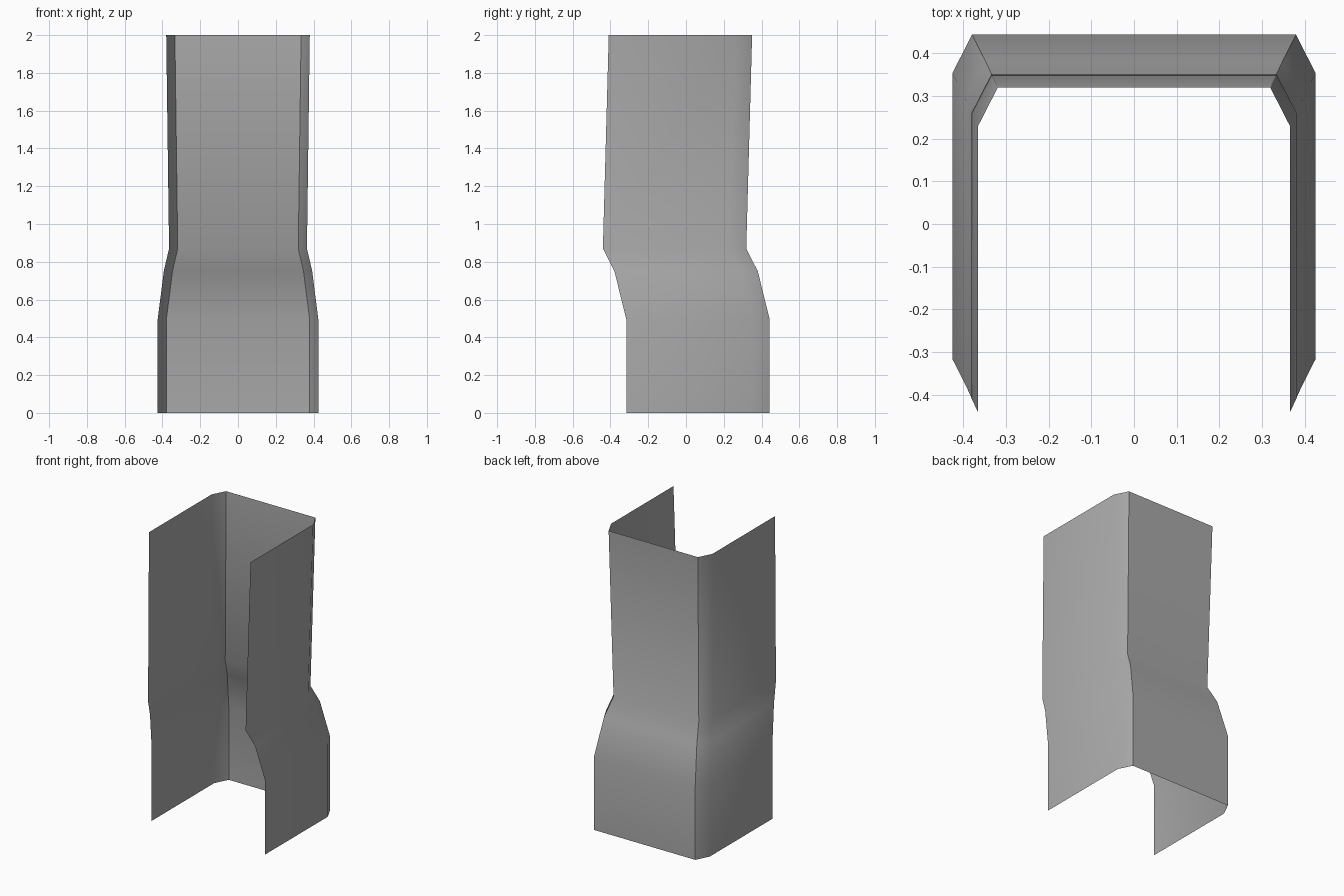
import bpy
import bmesh
import math

# Remove the default cube
cube = bpy.data.objects.get("Cube")
if cube:
    bpy.data.objects.remove(cube, do_unlink=True)

# Single grey material
GREY = (0.4, 0.4, 0.4, 1.0)
mat = bpy.data.materials.new("plain grey")
mat.use_nodes = True
mat.diffuse_color = GREY
mat.node_tree.nodes["Principled BSDF"].inputs["Base Color"].default_value = GREY

# Levels from bottom to top: height, half width, shift along y
LEVELS = [
    (0.0, 0.425, 0.0),
    (0.495, 0.425, 0.0),
    (0.75, 0.393, -0.063),
    (0.87, 0.365, -0.124),
    (2.0, 0.38, -0.093),
]
FRONT, BACK = -0.316, 0.443
CORNER_X, CORNER_Y = 0.046, 0.09


def outline(z, half, shift):
    """Open-fronted channel section with chamfered back corners."""
    side = [
        (half, FRONT + shift),
        (half, BACK - CORNER_Y + shift),
        (half - CORNER_X, BACK + shift),
    ]
    points = side + [(-x, y) for x, y in reversed(side)]
    return [(x, y, z) for x, y in points]


# Thin channel shell, lofted through the levels
bm = bmesh.new()
rings = [[bm.verts.new(p) for p in outline(*level)] for level in LEVELS]
for low, high in zip(rings, rings[1:]):
    for i in range(len(low) - 1):
        bm.faces.new((low[i], low[i + 1], high[i + 1], high[i]))

mesh = bpy.data.meshes.new("channel_shell")
bm.to_mesh(mesh)
bm.free()
mesh.materials.append(mat)
shell = bpy.data.objects.new("channel_shell", mesh)
bpy.context.collection.objects.link(shell)

# Smooth bends with crisp corner folds
bpy.ops.object.select_all(action="DESELECT")
shell.select_set(True)
bpy.context.view_layer.objects.active = shell
bpy.ops.object.shade_smooth_by_angle(angle=math.radians(30))
